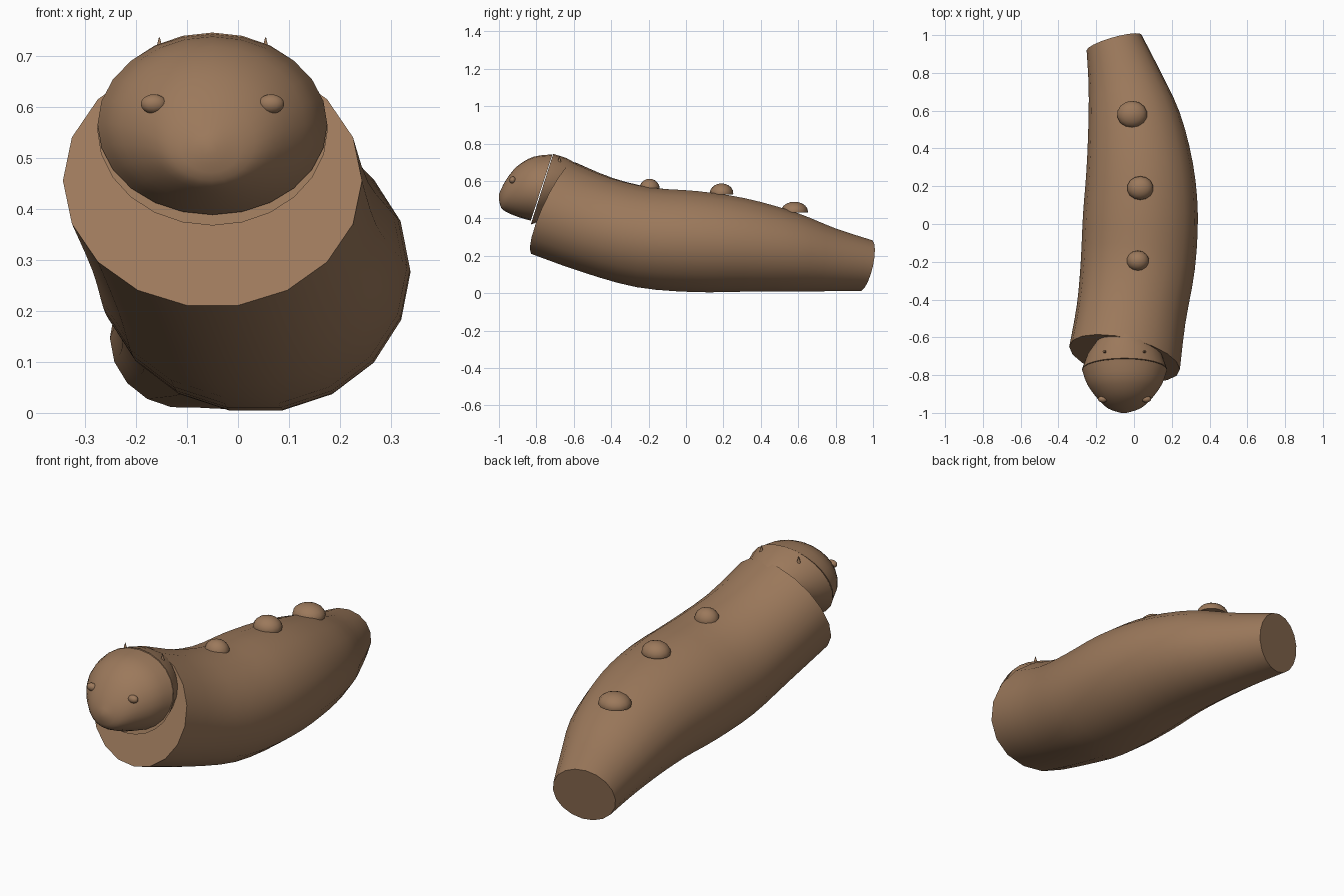
import bpy, bmesh, math
from mathutils import Vector

if "Cube" in bpy.data.objects:
    bpy.data.objects.remove(bpy.data.objects["Cube"])

mat = bpy.data.materials.new("warm brown")
mat.diffuse_color = (0.33, 0.19, 0.105, 1)
mat.use_nodes = True
mat.node_tree.nodes["Principled BSDF"].inputs["Base Color"].default_value = mat.diffuse_color


def finish(name, bm, angle=40):
    bmesh.ops.recalc_face_normals(bm, faces=bm.faces)
    me = bpy.data.meshes.new(name)
    bm.to_mesh(me)
    bm.free()
    me.materials.append(mat)
    ob = bpy.data.objects.new(name, me)
    bpy.context.collection.objects.link(ob)
    bpy.ops.object.select_all(action='DESELECT')
    ob.select_set(True)
    bpy.context.view_layer.objects.active = ob
    bpy.ops.object.shade_smooth_by_angle(angle=math.radians(angle))
    return ob


def smooth_path(rows, steps):
    """Catmull-Rom interpolation of section rows."""
    out = []
    for i in range(len(rows) - 1):
        a, b, c, d = (rows[min(max(k, 0), len(rows) - 1)] for k in range(i - 1, i + 3))
        for s in range(steps):
            t = s / steps
            out.append([0.5 * (2 * q + (r - p) * t + (2 * p - 5 * q + 4 * r - u) * t * t
                               + (3 * q - p - 3 * r + u) * t ** 3)
                        for p, q, r, u in zip(a, b, c, d)])
    return out + [list(rows[-1])]


def loft(name, rows, sides, angle=40):
    """Row: centre x y z, half width, its y skew, half height, its y skew."""
    bm = bmesh.new()
    rings = []
    for x, y, z, hw, sw, hh, sh in rows:
        ring = []
        for k in range(sides):
            a = 2 * math.pi * k / sides
            c, s = math.cos(a), math.sin(a)
            ring.append(bm.verts.new((x + hw * c, y + sw * c + sh * s, z + hh * s)))
        rings.append(ring)
    for r0, r1 in zip(rings, rings[1:]):
        for k in range(sides):
            j = (k + 1) % sides
            bm.faces.new((r0[k], r0[j], r1[j], r1[k]))
    bm.faces.new(rings[0])
    bm.faces.new(rings[-1])
    return finish(name, bm, angle)


# Curved body with flat cut ends
body = [(-.05, -.71, .455, .293, -.06, .248, .11),
        (-.015, -.475, .365, .287, -.05, .255, .075),
        (.02, -.22, .298, .302, -.02, .27, .04),
        (.034, .05, .276, .304, 0, .274, .01),
        (.03, .30, .258, .282, .02, .254, .01),
        (0, .55, .222, .242, .04, .217, .02),
        (-.052, .77, .178, .188, .045, .17, .025),
        (-.105, .96, .147, .146, .04, .138, .03)]
loft("body", smooth_path(body, 3), 18)

# Head: rear collar, then rounded face
collar = [(-.05, -.63, .56, .15, 0, .13, .05),
          (-.05, -.70, .558, .20, 0, .165, .06),
          (-.05, -.77, .556, .226, 0, .189, .06)]
loft("head_collar", collar, 24)
face = [(-.05, -.772, .565, .225, 0, .177, .058),
        (-.05, -.85, .567, .197, 0, .163, .036),
        (-.05, -.925, .555, .142, 0, .126, .025),
        (-.052, -.975, .53, .085, 0, .075, .012),
        (-.055, -1.0, .515, .015, 0, .015, 0)]
loft("head_face", smooth_path(face, 3), 24, 60)


def ball(name, loc, size, seg=14, rings=10):
    bm = bmesh.new()
    bmesh.ops.create_uvsphere(bm, u_segments=seg, v_segments=rings, radius=1)
    for v in bm.verts:
        v.co = Vector(p * q for p, q in zip(v.co, size)) + Vector(loc)
    return finish(name, bm, 60)


# Domes along the back
for n, (x, y, z, r) in enumerate([(.02, -.195, .56, .06), (.033, .19, .535, .07), (-.01, .58, .437, .08)]):
    bm = bmesh.new()
    bmesh.ops.create_uvsphere(bm, u_segments=14, v_segments=10, radius=1)
    bmesh.ops.bisect_plane(bm, geom=bm.verts[:] + bm.edges[:] + bm.faces[:], dist=1e-4,
                           plane_co=(0, 0, -.12), plane_no=(0, 0, 1), clear_inner=True)
    bmesh.ops.holes_fill(bm, edges=[e for e in bm.edges if e.is_boundary])
    for v in bm.verts:
        v.co = Vector((x + v.co.x * r, y + v.co.y * r * .9, z + v.co.z * .052))
    finish(f"back_bump_{n}", bm)

# Eyes, and small pointed feelers on the crown
for side, tag in ((-1, "left"), (1, "right")):
    ball(f"eye_{tag}", (-.05 + side * .115, -.927, .605), (.026, .018, .019))
    bm = bmesh.new()
    bmesh.ops.create_cone(bm, cap_ends=True, segments=10, radius1=.015, radius2=.001, depth=.055)
    for v in bm.verts:
        v.co += Vector((-.05 + side * .104, -.677, .708))
    finish(f"feeler_{tag}", bm)
